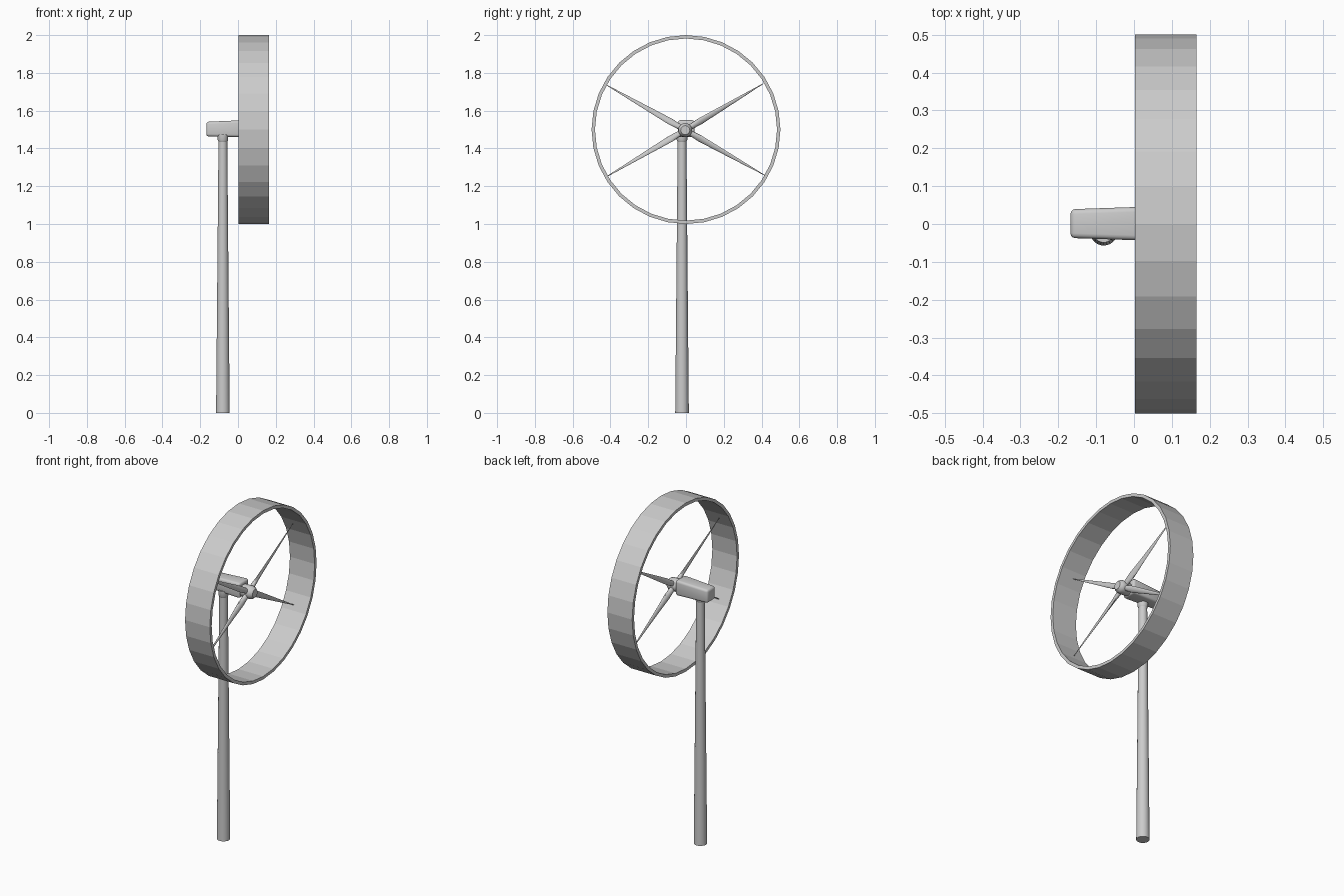
import bpy
import bmesh
from math import sin, cos, pi, radians
from mathutils import Matrix, Vector

if "Cube" in bpy.data.objects:
    bpy.data.objects.remove(bpy.data.objects["Cube"], do_unlink=True)

GREY = (0.6, 0.6, 0.6, 1)
paint = bpy.data.materials.new("light_grey")
paint.use_nodes = True
paint.diffuse_color = GREY
paint.node_tree.nodes["Principled BSDF"].inputs["Base Color"].default_value = GREY

AXIS_Z = 1.5
HUB_Y = -0.004
ROTOR_X = 0.074


def finish(bm, name, location, smooth=True):
    """Turn a bmesh into a painted object."""
    bmesh.ops.recalc_face_normals(bm, faces=bm.faces[:])
    mesh = bpy.data.meshes.new(name)
    bm.to_mesh(mesh)
    bm.free()
    mesh.materials.append(paint)
    obj = bpy.data.objects.new(name, mesh)
    bpy.context.collection.objects.link(obj)
    obj.location = location
    if smooth:
        bpy.ops.object.select_all(action='DESELECT')
        obj.select_set(True)
        bpy.context.view_layer.objects.active = obj
        bpy.ops.object.shade_smooth_by_angle(angle=radians(35))
    return obj


def loft(bm, rings, close=False):
    """Bridge point rings; close joins last to first, else the ends are capped."""
    loops = [[bm.verts.new(p) for p in ring] for ring in rings]
    n = len(loops[0])
    pairs = list(zip(loops, loops[1:]))
    if close:
        pairs.append((loops[-1], loops[0]))
    else:
        bm.faces.new(loops[0])
        bm.faces.new(loops[-1])
    for a, b in pairs:
        for i in range(n):
            j = (i + 1) % n
            bm.faces.new((a[i], a[j], b[j], b[i]))


def turned(name, profile, location, axis='Z', sides=24, close=False, smooth=True):
    """Revolve (radius, height) pairs about the z or x axis."""
    bm = bmesh.new()
    rings = []
    for r, h in profile:
        ring = []
        for i in range(sides):
            a = 2 * pi * i / sides
            u, v = r * cos(a), r * sin(a)
            ring.append((u, v, h) if axis == 'Z' else (h, u, v))
        rings.append(ring)
    loft(bm, rings, close)
    return finish(bm, name, location, smooth)


# Tower with its yaw collar
TOWER = (-0.08, -0.021, 0)
turned("tower", [(0.036, 0), (0.023, 1.46)], TOWER)
turned("yaw_collar", [(0.023, 1.435), (0.028, 1.445), (0.028, 1.475)], TOWER)

# Nacelle: rounded box, slimmer at the rear
bm = bmesh.new()
bmesh.ops.create_cube(bm, size=1)
for v in bm.verts:
    rear = v.co.x < 0
    v.co.x = -0.168 if rear else 0.04
    v.co.y *= 0.076 if rear else 0.09
    if v.co.z > 0:
        v.co.z = 0.041 if rear else 0.05
    else:
        v.co.z = -0.036 if rear else -0.04
bmesh.ops.bevel(bm, geom=bm.edges[:], offset=0.013, segments=3,
                profile=0.5, affect='EDGES')
finish(bm, "nacelle", (0, 0.001, AXIS_Z))

# Rotor hub with a flat nose
turned("rotor_hub", [(0.03, 0.03), (0.037, 0.045), (0.037, 0.09),
                     (0.034, 0.102), (0.024, 0.114)],
       (0, HUB_Y, AXIS_Z - 0.003), axis='X', sides=16)


# Blades: span, chord, thickness, pitch in degrees
SECTIONS = [(0.015, 0.028, 0.028, 30), (0.05, 0.032, 0.025, 28),
            (0.09, 0.038, 0.018, 24), (0.18, 0.029, 0.012, 16),
            (0.33, 0.016, 0.007, 10), (1, 0.003, 0.002, 6)]


def blade(name, angle, length):
    bm = bmesh.new()
    rings = []
    for span, chord, thick, pitch in SECTIONS:
        turn = Matrix.Rotation(radians(pitch), 3, 'Y')
        ring = []
        for i in range(12):
            a = 2 * pi * i / 12
            p = turn @ Vector((thick / 2 * sin(a), 0, chord / 2 * cos(a)))
            p.y = min(span, length)
            ring.append(p)
        rings.append(ring)
    loft(bm, rings)
    bm.transform(Matrix.Rotation(radians(angle), 4, 'X'))
    finish(bm, name, (ROTOR_X, HUB_Y, AXIS_Z - 0.003))


blade("blade_upper_left", 30.8, 0.482)
blade("blade_upper_right", 150.2, 0.482)
blade("blade_lower_right", 210.6, 0.495)
blade("blade_lower_left", 330.4, 0.482)

# Faceted duct ring around the rotor
turned("duct_ring", [(0.5, 0.003), (0.5, 0.165), (0.482, 0.165), (0.482, 0.003)],
       (0, 0, AXIS_Z), axis='X', sides=32, close=True, smooth=False)
